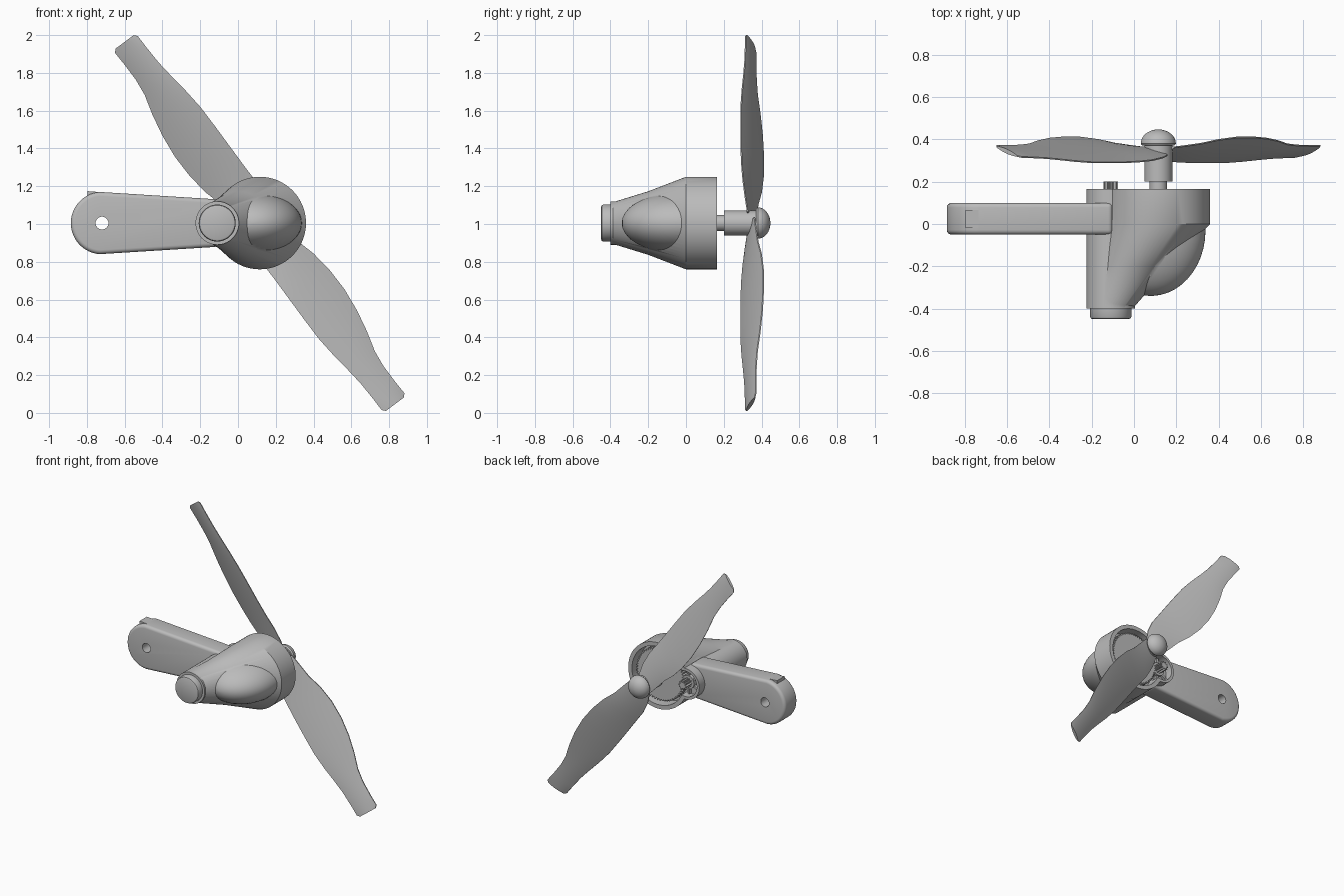
import bpy, bmesh
from math import sin, cos, pi, radians, sqrt

if "Cube" in bpy.data.objects:
    bpy.data.objects.remove(bpy.data.objects["Cube"])

grey = bpy.data.materials.new("plain grey")
grey.use_nodes = True
grey.diffuse_color = (0.5, 0.5, 0.5, 1)
grey.node_tree.nodes["Principled BSDF"].inputs["Base Color"].default_value = (0.5, 0.5, 0.5, 1)

AXIS_X, MOTOR_X, MID_Z = 0.115, -0.11, 1.005
parts = []


def loft(name, rings):
    """Skin a list of equal-length point rings and cap both ends."""
    bm = bmesh.new()
    loops = [[bm.verts.new(p) for p in ring] for ring in rings]
    n = len(loops[0])
    for a, b in zip(loops, loops[1:]):
        for i in range(n):
            j = (i + 1) % n
            bm.faces.new((a[i], a[j], b[j], b[i]))
    bm.faces.new(loops[0])
    bm.faces.new(loops[-1])
    bmesh.ops.recalc_face_normals(bm, faces=bm.faces)
    mesh = bpy.data.meshes.new(name)
    bm.to_mesh(mesh)
    bm.free()
    mesh.materials.append(grey)
    ob = bpy.data.objects.new(name, mesh)
    bpy.context.collection.objects.link(ob)
    parts.append(ob)
    return ob


def turned(name, stations, n=64, flat=1.0, teeth=0):
    """Round body along y from (y, radius, centre x) stations."""
    n = teeth * 4 if teeth else n
    rings = []
    for y, r, cx in stations:
        ring = []
        for i in range(n):
            a = 2 * pi * i / n
            q = r - (0.012 if teeth and i % 4 > 1 else 0)
            ring.append((cx + q * cos(a), y, MID_Z + flat * q * sin(a)))
        rings.append(ring)
    return loft(name, rings)


def tube(name, cx, y0, y1, r, **kw):
    return turned(name, [(y0, r, cx), (y1, r, cx)], **kw)


def apply_modifier(ob, mod):
    bpy.context.view_layer.objects.active = ob
    bpy.ops.object.modifier_apply(modifier=mod.name)


def combine(ob, tool, operation):
    mod = ob.modifiers.new("combine", "BOOLEAN")
    mod.operation, mod.object, mod.solver = operation, tool, "EXACT"
    apply_modifier(ob, mod)
    parts.remove(tool)
    bpy.data.objects.remove(tool)


# Housing: tapered shell, motor tube and rounded bulge, hollowed from the back
housing = turned("housing", [(-0.395, 0.108, MOTOR_X), (-0.2, 0.168, 0.0),
                             (0, 0.245, AXIS_X), (0.165, 0.245, AXIS_X)])
combine(housing, tube("motor_tube", MOTOR_X, -0.4, 0.165, 0.115), "UNION")
bulge = [(-0.03 - 0.31 * sin(a), 0.258 * cos(a), 0.08)
         for a in (radians(88 - 8 * i) for i in range(12))]
combine(housing, turned("bulge", bulge + [(0.02, 0.258, 0.08)], flat=0.63), "UNION")
combine(housing, tube("gear_cavity", AXIS_X, 0.07, 0.3, 0.215), "DIFFERENCE")
combine(housing, tube("motor_cavity", MOTOR_X, 0.105, 0.3, 0.095), "DIFFERENCE")

# Front cap of the motor
turned("motor_cap", [(-0.39, 0.098, MOTOR_X), (-0.438, 0.098, MOTOR_X),
                     (-0.446, 0.094, MOTOR_X), (-0.45, 0.085, MOTOR_X)])

# Gear train and motor face inside the open back
tube("large_gear", AXIS_X, 0.085, 0.14, 0.196, teeth=60)
tube("pinion", MOTOR_X, 0.1, 0.2, 0.034, teeth=10)
tube("motor_boss", MOTOR_X, 0.1, 0.135, 0.05)
for k in range(3):
    a = radians(90 + 60 * k)
    ring = [(MOTOR_X + 0.09 * c * cos(a) + 0.008 * d * sin(a),
             MID_Z + 0.09 * c * sin(a) - 0.008 * d * cos(a))
            for c, d in ((-1, -1), (1, -1), (1, 1), (-1, 1))]
    loft("motor_rib_%d" % (k + 1), [[(x, y, z) for x, z in ring] for y in (0.1, 0.125)])

# Propeller shaft, hub and domed nose
tube("shaft", AXIS_X, 0.08, 0.22, 0.042)
tube("hub", AXIS_X, 0.2, 0.385, 0.066)
dome = [(0.38 + 0.067 * sin(a), 0.083 * cos(a), AXIS_X)
        for a in (radians(11 * i) for i in range(9))]
turned("hub_dome", [(0.37, 0.076, AXIS_X)] + dome)

# Blades: distance along blade, one edge, other edge, twist slope
SECTIONS = [
    (0.02, 0.07, -0.08, 0.25), (0.1, 0.1, -0.092, 0.3), (0.2, 0.116, -0.105, 0.36),
    (0.3, 0.115, -0.132, 0.42), (0.42, 0.116, -0.148, 0.45), (0.55, 0.117, -0.15, 0.45),
    (0.68, 0.116, -0.136, 0.45), (0.8, 0.105, -0.112, 0.44), (0.91, 0.09, -0.082, 0.42),
    (1.0, 0.08, -0.072, 0.4), (1.1, 0.076, -0.072, 0.38), (1.18, 0.075, -0.075, 0.36),
    (1.197, 0.06, -0.06, 0.36)]
STEPS = 10


def blade(name, sign):
    ux, uz = -0.598, 0.801
    rings = []
    for s, t1, t0, slope in SECTIONS:
        ring = []
        for side in (1, -1):
            for i in range(STEPS + 1):
                q = side * (2 * i / STEPS - 1)
                t = (t0 + t1) / 2 + q * (t1 - t0) / 2
                y = 0.343 - slope * t + side * (0.003 + 0.008 * (1 - q * q))
                ring.append((AXIS_X + sign * (s * ux + t * uz), y,
                             MID_Z + sign * (s * uz - t * ux)))
        rings.append(ring)
    return loft(name, rings)


blade("upper_blade", 1)
blade("lower_blade", -1)

# Mounting arm with rounded edges and a through hole
END_X = -0.72
outline = [(-0.1, 1.13)]
for i in range(33):
    a = radians(94 + 172 * i / 32)
    outline.append((END_X + 0.165 * cos(a), MID_Z + 0.165 * sin(a)))
outline.append((-0.1, 0.88))
arm = loft("mounting_arm", [[(x, y, z) for x, z in outline] for y in (-0.05, 0.1)])
bevel = arm.modifiers.new("rounded edges", "BEVEL")
bevel.width, bevel.segments, bevel.angle_limit = 0.022, 4, radians(40)
bevel.limit_method = "ANGLE"
apply_modifier(arm, bevel)
combine(arm, tube("arm_hole", END_X, -0.3, 0.3, 0.034, n=32), "DIFFERENCE")

# Small catch on top of the arm end
wedge = [(-0.797, 1.12), (-0.797, 1.174), (-0.69, 1.166), (-0.69, 1.12)]
loft("arm_catch", [[(x, y, z) for x, z in wedge] for y in (-0.02, 0.065)])

# Smooth shading with sharp edges kept
bpy.ops.object.select_all(action="DESELECT")
for ob in parts:
    ob.select_set(True)
bpy.context.view_layer.objects.active = housing
bpy.ops.object.shade_smooth_by_angle(angle=radians(32))
